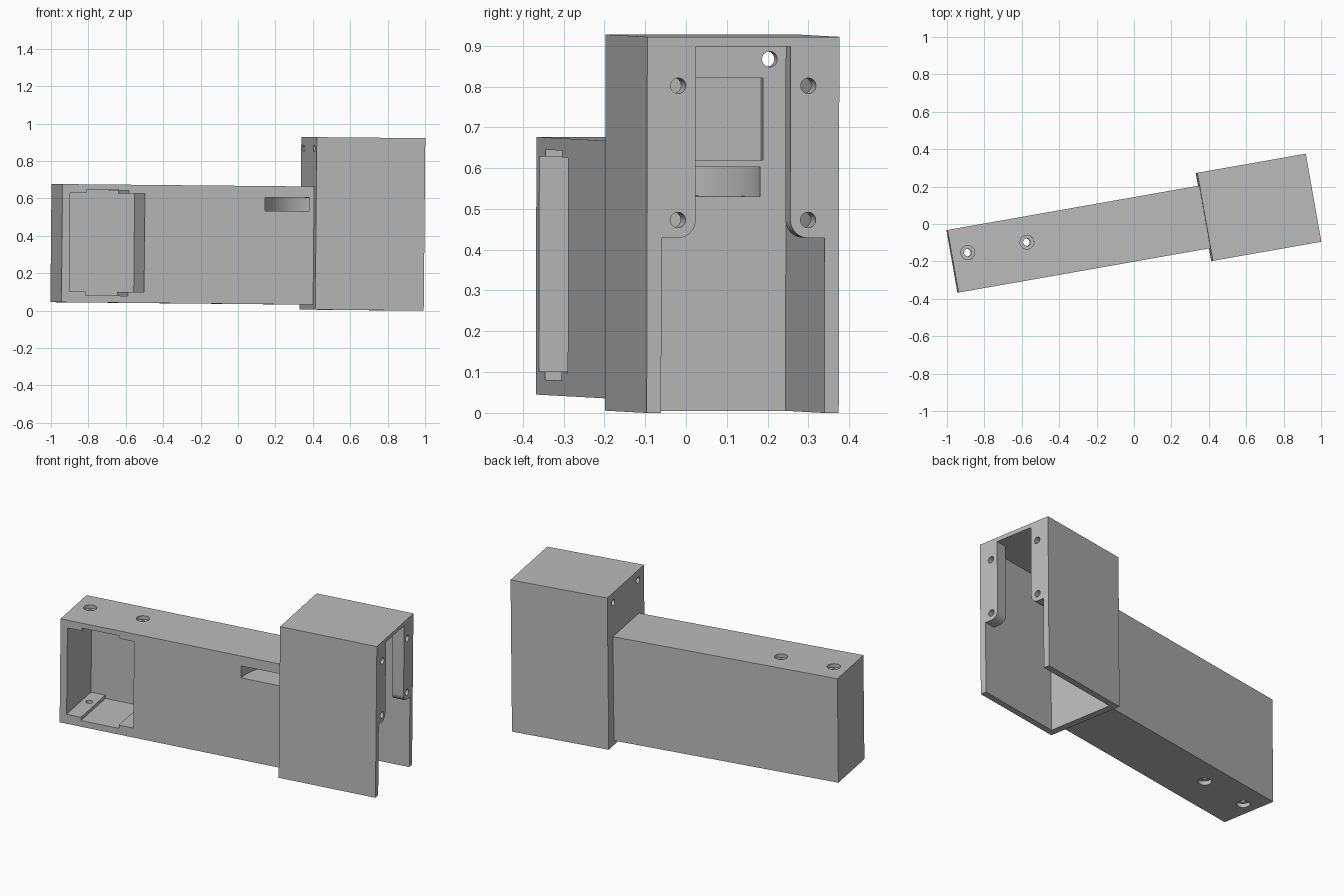
import bpy, bmesh
from math import cos, sin, pi, radians
from mathutils import Matrix

if "Cube" in bpy.data.objects:
    bpy.data.objects.remove(bpy.data.objects["Cube"], do_unlink=True)

grey = bpy.data.materials.new("plain grey")
grey.use_nodes = True
colour = (0.5, 0.5, 0.5, 1)
grey.diffuse_color = colour
grey.node_tree.nodes["Principled BSDF"].inputs["Base Color"].default_value = colour

# Ways to place a 2D profile point (a, b) at depth d along an axis
AXES = {"x": lambda a, b, d: (d, a, b),
        "y": lambda a, b, d: (a, d, b),
        "z": lambda a, b, d: (a, b, d)}


def arc(cx, cy, r, start, end, steps):
    step = radians(end - start) / steps
    return [(cx + r * cos(radians(start) + i * step),
             cy + r * sin(radians(start) + i * step)) for i in range(steps + 1)]


def prism(name, points, axis, lo, hi):
    bm = bmesh.new()
    base = bm.faces.new([bm.verts.new(AXES[axis](a, b, lo)) for a, b in points])
    grown = bmesh.ops.extrude_face_region(bm, geom=[base])["geom"]
    moved = [g for g in grown if isinstance(g, bmesh.types.BMVert)]
    bmesh.ops.translate(bm, verts=moved, vec=AXES[axis](0, 0, hi - lo))
    bmesh.ops.recalc_face_normals(bm, faces=bm.faces)
    mesh = bpy.data.meshes.new(name)
    bm.to_mesh(mesh)
    bm.free()
    mesh.materials.append(grey)
    ob = bpy.data.objects.new(name, mesh)
    bpy.context.collection.objects.link(ob)
    return ob


def box(name, x0, x1, y0, y1, z0, z1):
    return prism(name, [(x0, y0), (x1, y0), (x1, y1), (x0, y1)], "z", z0, z1)


def rod(name, a, b, r, axis, lo, hi):
    return prism(name, arc(a, b, r, 0, 360, 32)[:-1], axis, lo, hi)


def combine(body, tool, operation="DIFFERENCE"):
    tool.hide_render = True
    mod = body.modifiers.new(tool.name, "BOOLEAN")
    mod.operation = operation
    mod.solver = "EXACT"
    mod.object = tool
    bpy.context.view_layer.objects.active = body
    bpy.ops.object.modifier_apply(modifier=mod.name)
    bpy.data.objects.remove(tool, do_unlink=True)


MID = -0.029

# Long arm joined to the tall end block
body = box("arm_and_block", -0.99, 0.4, MID - 0.17, MID + 0.17, 0.0355, 0.667)
combine(body, box("end_block", 0.376, 0.965, MID - 0.239, MID + 0.239, 0.009, 0.931), "UNION")

# Block cavity, open below
combine(body, box("block_cavity", 0.418, 0.895, MID - 0.203, MID + 0.203, -0.1, 0.907))

# Stepped opening in the outer face, rounded around the lower screw holes
left = [(MID - 0.203, -0.1), (MID - 0.203, 0.438)]
left += arc(MID - 0.162, 0.482, 0.044, 270, 360, 10) + [(MID - 0.118, 0.907)]
right = [(2 * MID - a, b) for a, b in reversed(left)]
combine(body, prism("outer_opening", left + right, "x", 0.85, 1.1))

# Screw holes in the flanges and in the back wall of the block
for side in (-1, 1):
    y = MID + side * 0.162
    for z in (0.482, 0.811):
        combine(body, rod("flange_hole", y, z, 0.019, "x", 0.88, 1.1))
    combine(body, rod("wall_hole", y, 0.871, 0.019, "x", 0.3, 0.5))

# Shallow recess in the back wall
combine(body, box("wall_recess", 0.39, 0.45, MID - 0.146, MID + 0.146, 0.624, 0.825))

# Curved cable channel from the front of the arm into the block
channel = arc(0.42, -0.2, 0.31, 90, 180, 24) + [(0.11, -0.25), (0.35, -0.25)]
channel += arc(0.42, -0.2, 0.07, 180, 90, 12) + [(0.45, -0.13), (0.45, 0.11)]
combine(body, prism("cable_channel", channel, "z", 0.534, 0.607))

# Front pocket with clearance notches above and below
combine(body, box("front_pocket", -0.948, -0.542, -0.4, 0.12, 0.093, 0.62))
combine(body, box("pocket_notch", -0.86, -0.63, -0.4, 0.12, 0.073, 0.637))

# Counterbored screw holes through the top and bottom of the pocket
for x in (-0.904, -0.583):
    combine(body, rod("screw_hole", x, 0.003, 0.02, "z", -0.1, 0.8))
    combine(body, rod("top_counterbore", x, 0.003, 0.037, "z", 0.645, 0.8))
    combine(body, rod("bottom_counterbore", x, 0.003, 0.037, "z", -0.1, 0.06))

# Smooth the round walls, then turn and tilt the whole part
bpy.ops.object.select_all(action="DESELECT")
body.select_set(True)
bpy.context.view_layer.objects.active = body
bpy.ops.object.shade_smooth_by_angle(angle=radians(30))
body.matrix_world = (Matrix.Translation((-0.004, 0, 0))
                     @ Matrix.Rotation(radians(10), 4, "Z")
                     @ Matrix.Rotation(0.0095, 4, "Y"))
